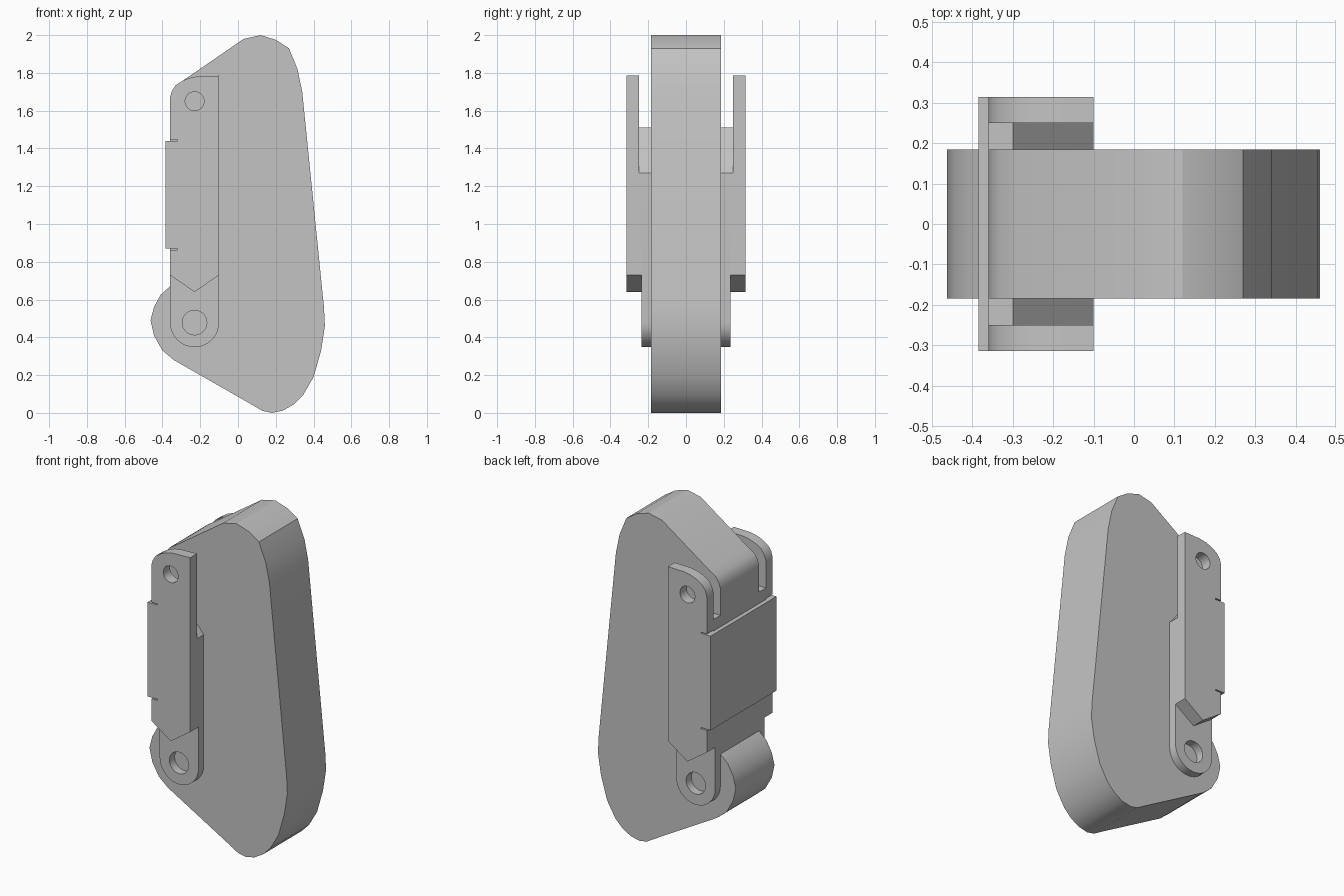
import bpy, bmesh, math
from mathutils import Matrix

cube = bpy.data.objects.get("Cube")
if cube:
    bpy.data.objects.remove(cube, do_unlink=True)

grey = bpy.data.materials.new("plain grey")
grey.use_nodes = True
COLOUR = (0.55, 0.55, 0.55, 1)
grey.diffuse_color = COLOUR
grey.node_tree.nodes["Principled BSDF"].inputs["Base Color"].default_value = COLOUR


def add_object(name, bm):
    bmesh.ops.recalc_face_normals(bm, faces=bm.faces)
    mesh = bpy.data.meshes.new(name)
    bm.to_mesh(mesh)
    bm.free()
    mesh.materials.append(grey)
    obj = bpy.data.objects.new(name, mesh)
    bpy.context.collection.objects.link(obj)
    return obj


def select(obj):
    bpy.ops.object.select_all(action="DESELECT")
    obj.select_set(True)
    bpy.context.view_layer.objects.active = obj


def prism(name, profile, y0, y1):
    """Extrude an (x, z) outline from y0 to y1."""
    bm = bmesh.new()
    face = bm.faces.new([bm.verts.new((x, y0, z)) for x, z in profile])
    ext = bmesh.ops.extrude_face_region(bm, geom=[face])
    verts = [v for v in ext["geom"] if isinstance(v, bmesh.types.BMVert)]
    bmesh.ops.translate(bm, verts=verts, vec=(0, y1 - y0, 0))
    return add_object(name, bm)


def drill(obj, x, y, z, radius):
    """Cut a round hole along y."""
    bm = bmesh.new()
    bmesh.ops.create_cone(bm, cap_ends=True, segments=32, radius1=radius,
                          radius2=radius, depth=0.2,
                          matrix=Matrix.Translation((x, y, z)) @ Matrix.Rotation(math.pi / 2, 4, "X"))
    cutter = add_object("hole_cutter", bm)
    cutter.hide_render = True
    mod = obj.modifiers.new("hole", "BOOLEAN")
    mod.operation, mod.object, mod.solver = "DIFFERENCE", cutter, "EXACT"
    select(obj)
    bpy.ops.object.modifier_apply(modifier=mod.name)
    bpy.data.objects.remove(cutter, do_unlink=True)


def smooth(obj):
    select(obj)
    bpy.ops.object.shade_smooth_by_angle(angle=math.radians(28))


# Shared bracket measures
BACK, FRONT, MID = -0.36, -0.10, -0.23
corner = [(BACK, 1.67), (-0.35, 1.705), (-0.33, 1.735), (-0.29, 1.76)]

# Main body: rounded wedge outline, flush with the bracket at the back
body_outline = corner + [
    (0.03, 1.98), (0.12, 2.0), (0.20, 1.975), (0.27, 1.93), (0.315, 1.82),
    (0.34, 1.70), (0.455, 0.56), (0.46, 0.46), (0.44, 0.33), (0.40, 0.19),
    (0.345, 0.095), (0.295, 0.045), (0.24, 0.013), (0.18, 0), (0.13, 0.01),
    (0.08, 0.04), (-0.34, 0.28), (-0.40, 0.33), (-0.445, 0.41),
    (-0.463, 0.49), (-0.445, 0.56), (-0.41, 0.625), (BACK, 0.67)]
smooth(prism("main_body", body_outline, -0.185, 0.185))

# Bracket outlines
point_end = [(FRONT, 0.73), (MID, 0.64), (BACK, 0.73)]
slope_top = [(BACK, 1.51), (-0.30, 1.51), (FRONT, 1.27)]
round_end = [(MID + 0.13 * math.cos(a), 0.478 - 0.13 * math.sin(a))
             for a in (math.pi * i / 16 for i in range(17))]
arm_outline = corner + [(-0.25, 1.775), (-0.21, 1.782), (FRONT, 1.785)] + point_end + [
    (BACK, 0.863), (-0.32, 0.863), (-0.32, 1.447), (BACK, 1.447)]

for side, s in (("left", 1), ("right", -1)):
    # Inner tab with round lower end and pivot hole
    tab = prism(f"{side}_inner_tab", slope_top + round_end, s * 0.185, s * 0.235)
    drill(tab, MID, s * 0.21, 0.478, 0.065)
    smooth(tab)
    # Filler between tab and arm
    prism(f"{side}_filler", slope_top + point_end, s * 0.235, s * 0.25)
    # Outer arm with pointed lower end and top hole
    arm = prism(f"{side}_outer_arm", arm_outline, s * 0.25, s * 0.315)
    drill(arm, MID, s * 0.28, 1.65, 0.05)
    smooth(arm)

# Raised plate across the back of the bracket
prism("bracket_plate", [(-0.385, 0.87), (-0.32, 0.87), (-0.32, 1.44), (-0.385, 1.44)],
      -0.315, 0.315)
